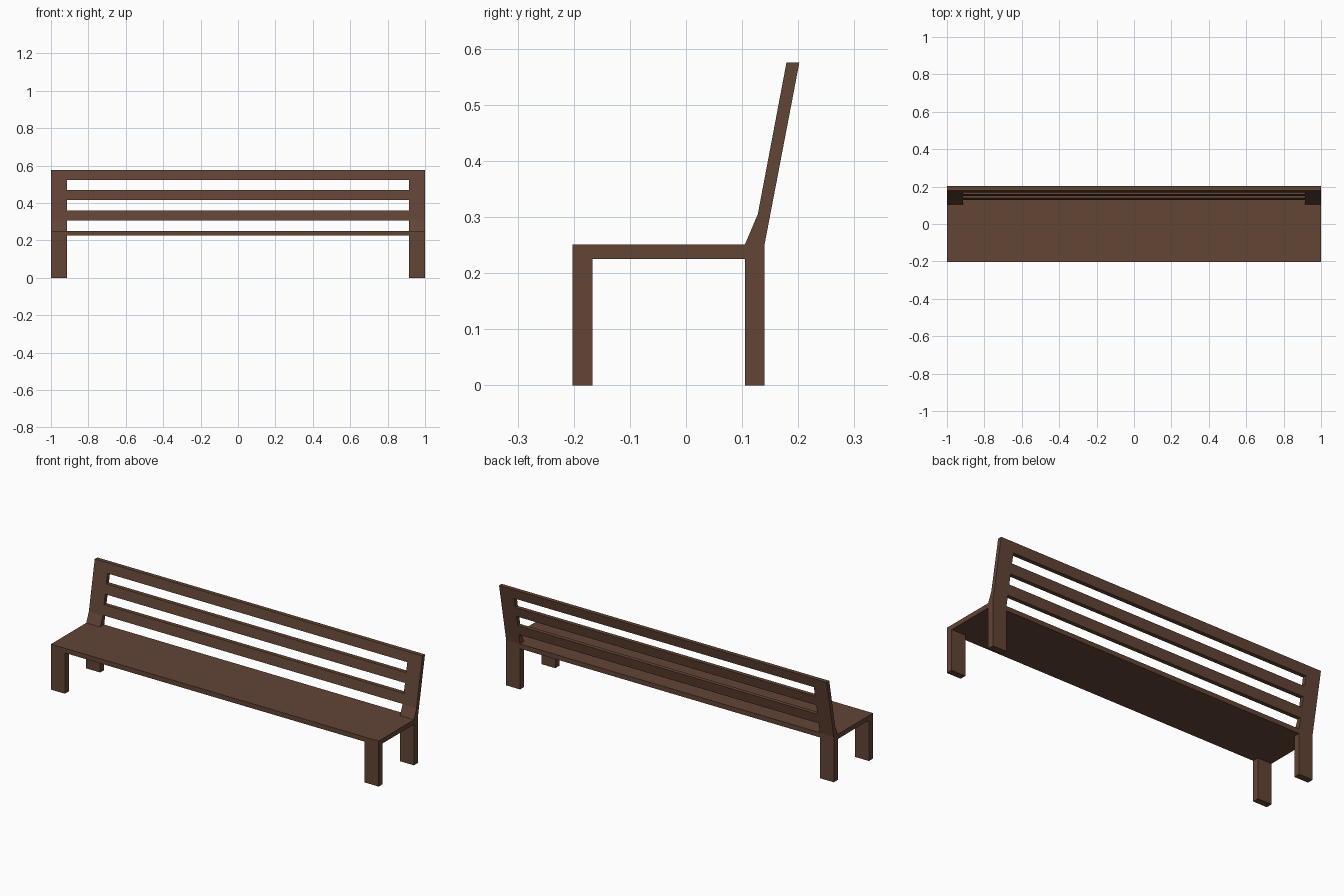
import bpy

if "Cube" in bpy.data.objects:
    bpy.data.objects.remove(bpy.data.objects["Cube"])

# Single wood colour
wood = bpy.data.materials.new("dark brown wood")
wood.diffuse_color = (0.122, 0.058, 0.036, 1.0)
wood.use_nodes = True
wood.node_tree.nodes["Principled BSDF"].inputs["Base Color"].default_value = wood.diffuse_color

HALF = 1.0        # half length of the bench
INNER = 0.915     # inner side of legs and posts
SEAT_Z, UNDER_Z, TOP_Z = 0.251, 0.225, 0.575
FRONT_Y, BACK_Y = -0.202, 0.14


def prism(name, profile, x0, x1):
    """Extrude a (y, z) profile, counter-clockwise seen from +x, along x."""
    n = len(profile)
    verts = [(x, y, z) for x in (x0, x1) for y, z in profile]
    faces = [tuple(reversed(range(n))), tuple(range(n, 2 * n))]
    faces += [(i, (i + 1) % n, n + (i + 1) % n, n + i) for i in range(n)]
    mesh = bpy.data.meshes.new(name)
    mesh.from_pydata(verts, [], faces)
    mesh.materials.append(wood)
    obj = bpy.data.objects.new(name, mesh)
    bpy.context.collection.objects.link(obj)
    return obj


def rect(y0, y1, z0, z1):
    return [(y0, z0), (y1, z0), (y1, z1), (y0, z1)]


def back_front(z):
    """y of the leaning front face of the backrest."""
    return 0.128 + (z - 0.305) * (0.179 - 0.128) / (TOP_Z - 0.305)


def back_rear(z):
    """y of the leaning rear face of the backrest."""
    return BACK_Y + (z - SEAT_Z) * (0.202 - BACK_Y) / (TOP_Z - SEAT_Z)


# Seat plank
prism("seat", rect(FRONT_Y, BACK_Y, UNDER_Z, SEAT_Z), -HALF, HALF)

# Legs and bent back posts at both ends
post = [(0.105, SEAT_Z), (BACK_Y, SEAT_Z), (0.202, TOP_Z),
        (0.179, TOP_Z), (0.128, 0.305)]
for side, x0, x1 in (("left", -HALF, -INNER), ("right", INNER, HALF)):
    prism(f"front_leg_{side}", rect(FRONT_Y, -0.167, 0, UNDER_Z), x0, x1)
    prism(f"back_leg_{side}", rect(0.105, BACK_Y, 0, UNDER_Z), x0, x1)
    prism(f"back_post_{side}", post, x0, x1)

# Three leaning backrest slats
for i, (z0, z1) in enumerate(((0.307, 0.361), (0.415, 0.468), (0.522, TOP_Z))):
    prism(f"back_slat_{i + 1}",
          [(back_front(z0), z0), (back_rear(z0), z0),
           (back_rear(z1), z1), (back_front(z1), z1)], -INNER, INNER)
